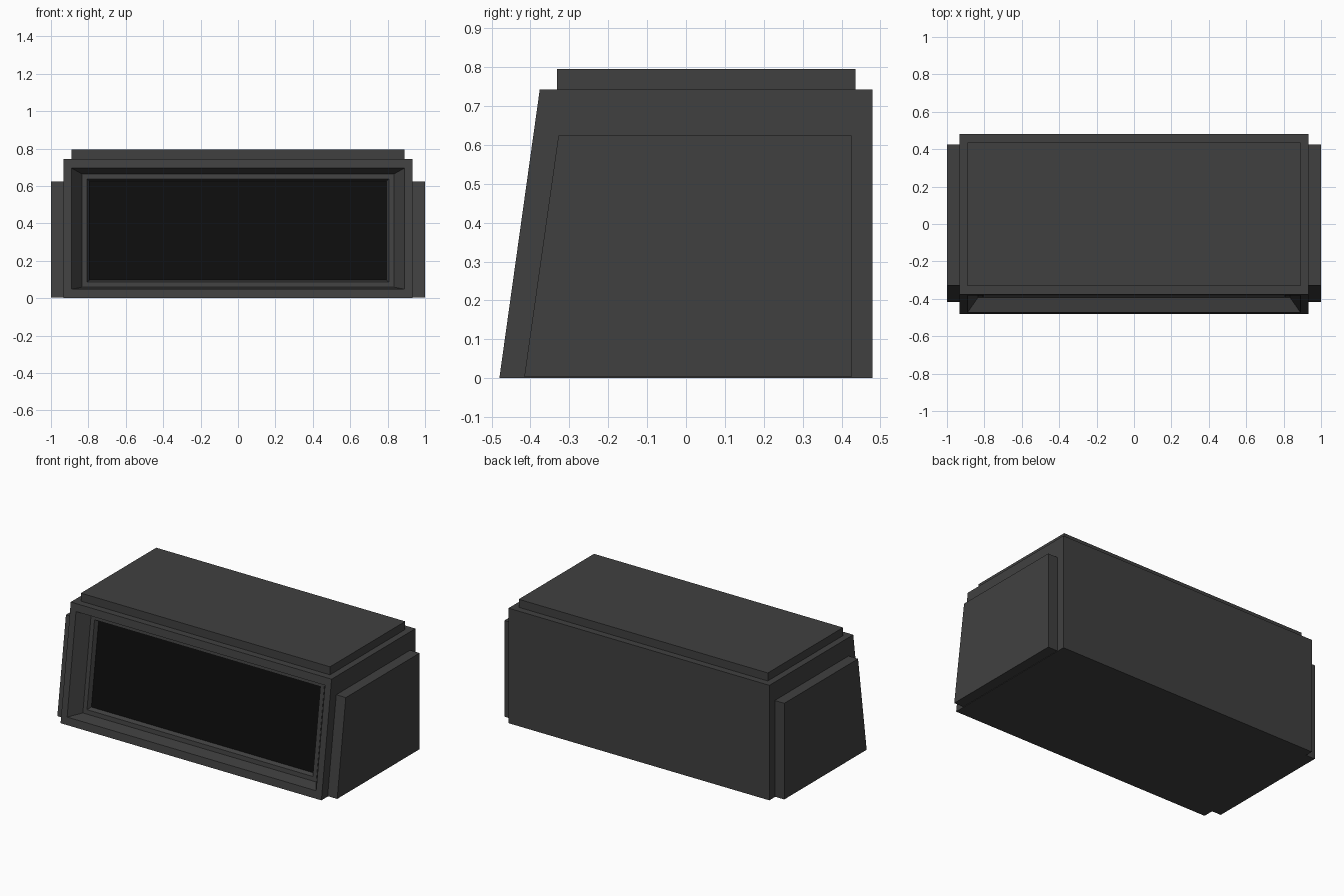
import bpy, bmesh

if "Cube" in bpy.data.objects:
    bpy.data.objects.remove(bpy.data.objects["Cube"])

HEIGHT = 0.743
SLOPE = (0.48 - 0.376) / HEIGHT      # lean of the front face


def material(name, value):
    mat = bpy.data.materials.new(name)
    mat.diffuse_color = (value, value, value, 1)
    mat.use_nodes = True
    mat.node_tree.nodes["Principled BSDF"].inputs["Base Color"].default_value = mat.diffuse_color
    return mat


casing = material("dark_casing", 0.051)
glass = material("black_glass", 0.004)


def finish(name, bm, mat):
    bmesh.ops.recalc_face_normals(bm, faces=bm.faces)
    mesh = bpy.data.meshes.new(name)
    bm.to_mesh(mesh)
    bm.free()
    mesh.materials.append(mat)
    obj = bpy.data.objects.new(name, mesh)
    bpy.context.collection.objects.link(obj)
    return obj


def front_loop(bm, half_x, z0, z1, depth):
    """Rectangle parallel to the leaning front, set back by depth."""
    corners = [(-half_x, z0), (half_x, z0), (half_x, z1), (-half_x, z1)]
    return [bm.verts.new((x, -0.48 + SLOPE * z + depth, z)) for x, z in corners]


def bridge(bm, a, b):
    for i in range(4):
        j = (i + 1) % 4
        bm.faces.new((a[i], a[j], b[j], b[i]))


def prism(name, profile, x0, x1):
    """Side profile (y, z) extruded along x."""
    bm = bmesh.new()
    a, b = ([bm.verts.new((x, y, z)) for y, z in profile] for x in (x0, x1))
    bm.faces.new(a)
    bm.faces.new(b)
    bridge(bm, a, b)
    return finish(name, bm, casing)


# Body: back face, walls, then the stepped frame running into the front
bm = bmesh.new()
back = [bm.verts.new((x, 0.48, z)) for x, z in
        [(-0.932, 0), (0.932, 0), (0.932, HEIGHT), (-0.932, HEIGHT)]]
bm.faces.new(back)
previous = back
for step in [(0.932, 0, HEIGHT, 0),
             (0.89, 0.048, 0.695, 0),
             (0.834, 0.059, 0.664, 0.079),
             (0.807, 0.086, 0.637, 0.079),
             (0.794, 0.096, 0.627, 0.104)]:
    loop = front_loop(bm, *step)
    bridge(bm, previous, loop)
    previous = loop
finish("body", bm, casing)

# Screen closing the bottom of the recess, facing forward
bm = bmesh.new()
bm.faces.new(front_loop(bm, 0.794, 0.096, 0.627, 0.104))
screen = finish("screen", bm, glass)
if screen.data.polygons[0].normal.y > 0:
    screen.data.flip_normals()

# Raised top plate
prism("top_plate", [(-0.332, HEIGHT), (0.436, HEIGHT), (0.436, 0.795), (-0.332, 0.795)],
      -0.89, 0.89)

# Raised panel on each side
for side, name in ((-1, "left_panel"), (1, "right_panel")):
    prism(name, [(-0.416, 0.003), (0.425, 0.003), (0.425, 0.624), (-0.328, 0.624)],
          side * 0.932, side * 1.0)
